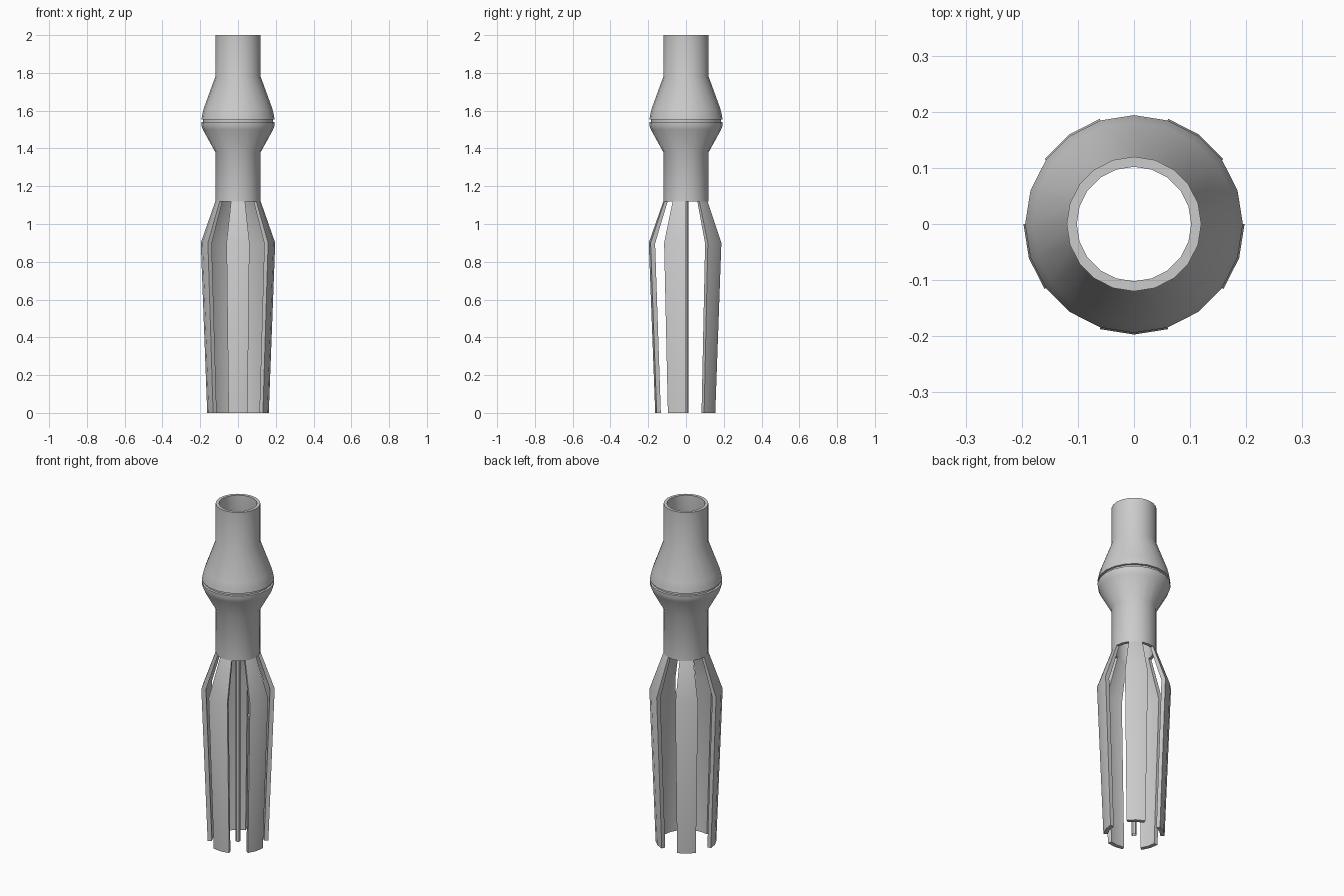
import bpy, bmesh, math

if "Cube" in bpy.data.objects:
    bpy.data.objects.remove(bpy.data.objects["Cube"])

SIDES = 20


def finish(name, bm):
    bmesh.ops.recalc_face_normals(bm, faces=bm.faces[:])
    me = bpy.data.meshes.new(name)
    bm.to_mesh(me)
    bm.free()
    ob = bpy.data.objects.new(name, me)
    bpy.context.collection.objects.link(ob)
    bpy.ops.object.select_all(action='DESELECT')
    ob.select_set(True)
    bpy.context.view_layer.objects.active = ob
    bpy.ops.object.shade_smooth_by_angle(angle=math.radians(30))
    return ob


def sweep(name, profile, start, end, steps, loop=True):
    """Turn an (r, z) profile about z between two angles in degrees."""
    bm = bmesh.new()
    full = end - start == 360
    rings = []
    for i in range(steps if full else steps + 1):
        a = math.radians(start + (end - start) * i / steps)
        rings.append([bm.verts.new((r * math.cos(a), r * math.sin(a), z)) for r, z in profile])
    n = len(profile)
    for i in range(steps):
        p, q = rings[i], rings[(i + 1) % len(rings)]
        for j in range(n if loop else n - 1):
            k = (j + 1) % n
            bm.faces.new((p[j], q[j], q[k], p[k]))
    if not full:
        # side walls, one quad per profile section
        for ring in (rings[0], rings[-1]):
            for j in range(n // 2 - 1):
                bm.faces.new((ring[j], ring[j + 1], ring[n - 2 - j], ring[n - 1 - j]))
    return finish(name, bm)


# Hollow tube with grooved bulge
outer = [(0.12, 2.0), (0.12, 1.78), (0.182, 1.61), (0.189, 1.58), (0.194, 1.554),
         (0.184, 1.552), (0.184, 1.541), (0.194, 1.539), (0.193, 1.52), (0.186, 1.50),
         (0.12, 1.38), (0.12, 1.12)]
inner = [(0.102, 1.12), (0.102, 1.385), (0.168, 1.505), (0.172, 1.57),
         (0.162, 1.61), (0.102, 1.775), (0.102, 2.0)]
sweep("tube_body", outer + inner, 0, 360, SIDES)

# Five bent petals hanging below the tube
petal = [(0.12, 1.12), (0.197, 0.90), (0.163, 0.0),
         (0.140, 0.0), (0.172, 0.897), (0.102, 1.12)]
for i in range(5):
    mid = 270 + 72 * i
    sweep(f"petal_{i + 1}", petal, mid - 18, mid + 18, 2)

# Thin open rod on the axis
sweep("centre_rod", [(0.013, 0.0), (0.013, 1.12)], 0, 360, 12, loop=False)
